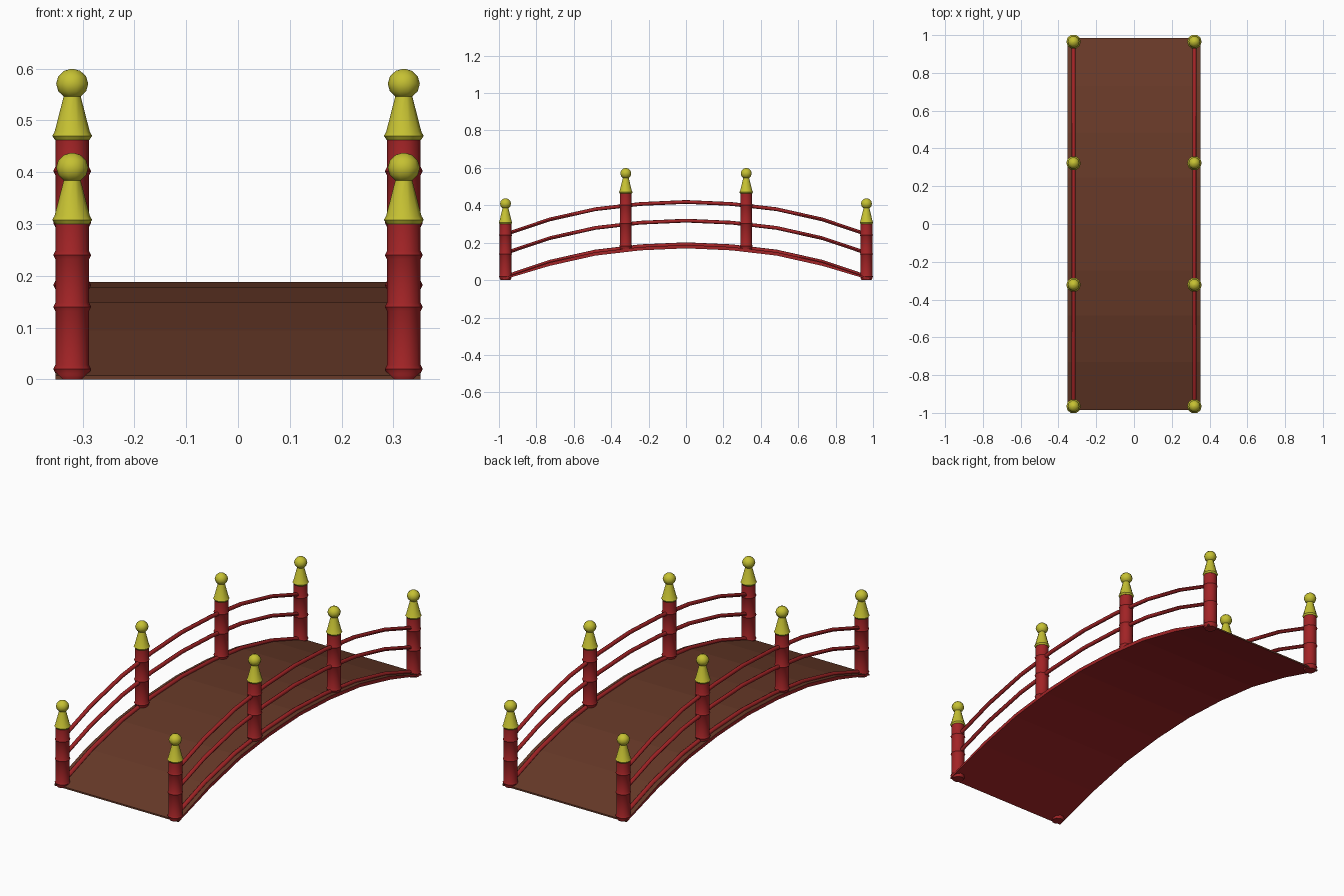
import bpy, bmesh, math

if "Cube" in bpy.data.objects:
    bpy.data.objects.remove(bpy.data.objects["Cube"])

def mat(name, c):
    m = bpy.data.materials.new(name)
    m.diffuse_color = (*c, 1)
    m.use_nodes = True
    m.node_tree.nodes["Principled BSDF"].inputs["Base Color"].default_value = m.diffuse_color
    return m

RED = mat("red lacquer", (0.36, 0.017, 0.019))
BROWN = mat("brown wood", (0.135, 0.041, 0.021))
GOLD = mat("yellow gold", (0.56, 0.53, 0.032))

# half arch: distance from centre and drop below the crown
HALF = [(0.245, 0.011), (0.485, 0.039), (0.73, 0.094), (0.985, 0.18)]
ARCH = [(-y, d) for y, d in reversed(HALF)] + [(0, 0)] + HALF

def finish(name, bm, mats, smooth=True):
    bmesh.ops.recalc_face_normals(bm, faces=bm.faces)
    me = bpy.data.meshes.new(name)
    bm.to_mesh(me)
    bm.free()
    for m in mats:
        me.materials.append(m)
    ob = bpy.data.objects.new(name, me)
    bpy.context.collection.objects.link(ob)
    if smooth:
        bpy.ops.object.select_all(action='DESELECT')
        ob.select_set(True)
        bpy.context.view_layer.objects.active = ob
        bpy.ops.object.shade_smooth_by_angle(angle=math.radians(46))
    return ob

def skin(bm, rings):
    """Join closed rings of points and cap both ends."""
    vs = [[bm.verts.new(p) for p in r] for r in rings]
    n = len(vs[0])
    for a, b in zip(vs, vs[1:]):
        for i in range(n):
            j = (i + 1) % n
            bm.faces.new((a[i], a[j], b[j], b[i]))
    bm.faces.new(vs[0][::-1])
    bm.faces.new(vs[-1])

def lathe(name, profile, loc, m, sides=10):
    bm = bmesh.new()
    x, y, z0 = loc
    skin(bm, [[(x + r * math.cos(2 * math.pi * i / sides),
                y + r * math.sin(2 * math.pi * i / sides), z0 + z)
               for i in range(sides)] for r, z in profile])
    return finish(name, bm, [m])

# deck: arched slab, brown on top and ends, red on sides and underside
bm = bmesh.new()
W = 0.352
skin(bm, [[(-W, y, max(0, 0.170 - d)), (W, y, max(0, 0.170 - d)),
           (W, y, 0.188 - d), (-W, y, 0.188 - d)] for y, d in ARCH])
bm.normal_update()
bmesh.ops.recalc_face_normals(bm, faces=bm.faces)
for f in bm.faces:
    f.material_index = 1 if f.normal.z > 0.5 or abs(f.normal.y) > 0.7 else 0
finish("deck", bm, [RED, BROWN], smooth=False)

# handrails and curbs following the arch
def rail(name, x, z, r, sides=8):
    pts = [(max(-0.965, min(0.965, y)), d if abs(y) < 0.9 else d - 0.007)
           for y, d in ARCH]
    bm = bmesh.new()
    skin(bm, [[(x + r * math.cos(2 * math.pi * i / sides), y,
                z - d + r * math.sin(2 * math.pi * i / sides))
               for i in range(sides)] for y, d in pts])
    finish(name, bm, [RED])

POST = [(0.028, 0), (0.0325, 0.008)]
for h in (0.02, 0.14, 0.24):          # small collars at each rail
    POST += [(0.0325, h - 0.008), (0.0365, h), (0.0325, h + 0.008)]
POST.append((0.0325, 0.305))
CAP = [(0.033, 0.300), (0.0385, 0.308), (0.034, 0.316), (0.0155, 0.388)]
BALL = [(max(0.002, 0.031 * math.sin(math.pi * k / 6)),
         0.4085 - 0.029 * math.cos(math.pi * k / 6)) for k in range(7)]

for side, x in (("left", -0.32), ("right", 0.32)):
    for part, z, r in (("curb", 0.191, 0.011), ("lower_rail", 0.318, 0.010),
                       ("top_rail", 0.418, 0.010)):
        rail(side + "_" + part, x, z, r)
    for i, (y, base) in enumerate(((-0.965, 0), (-0.322, 0.162),
                                   (0.322, 0.162), (0.965, 0))):
        tag = f"{side}_{i + 1}"
        lathe("post_" + tag, POST, (x, y, base), RED)
        lathe("cap_" + tag, CAP, (x, y, base), GOLD)
        lathe("ball_" + tag, BALL, (x, y, base), GOLD)
